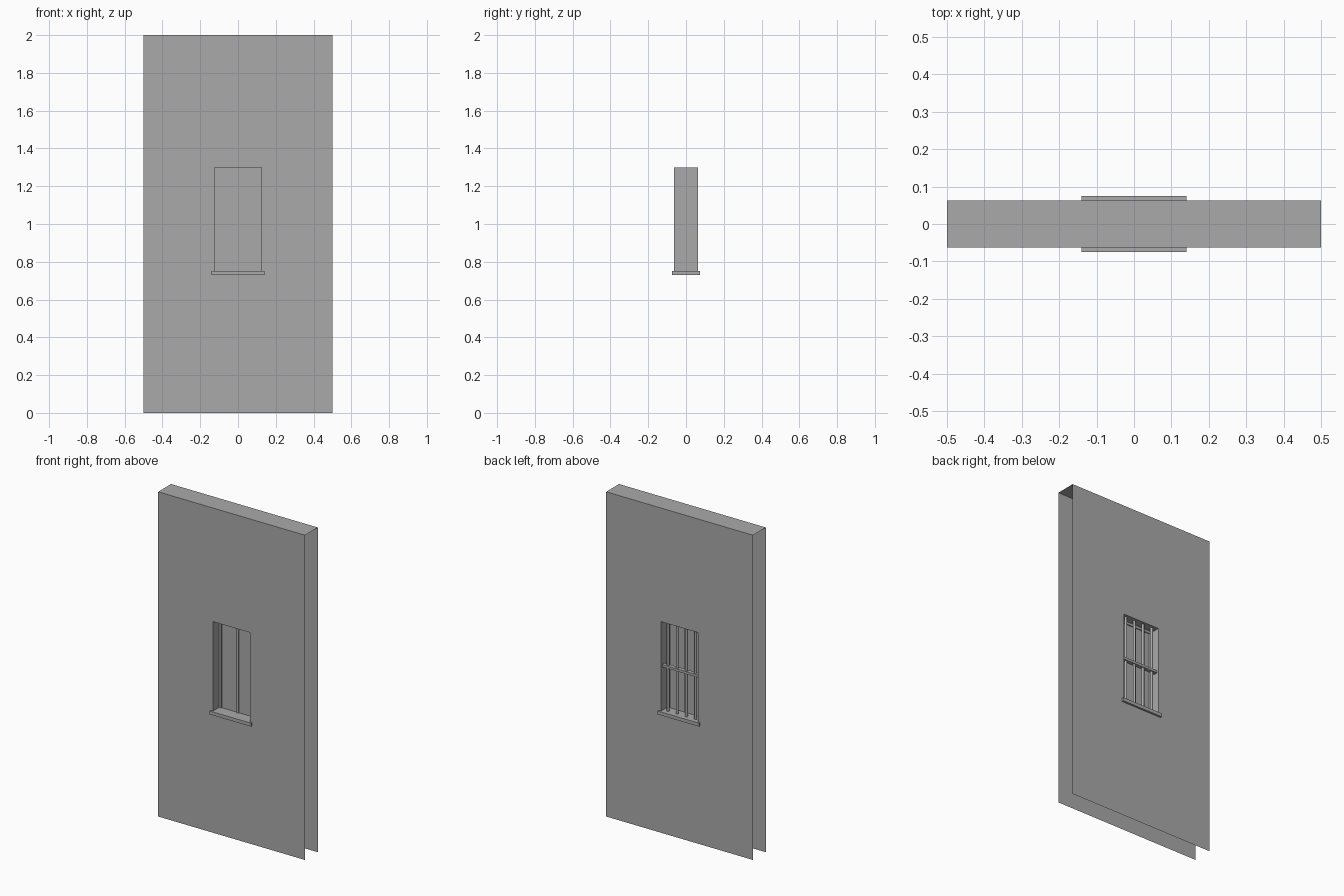
import bpy, bmesh, math
from mathutils import Matrix

if "Cube" in bpy.data.objects:
    bpy.data.objects.remove(bpy.data.objects["Cube"])

W, H, T = 0.5, 2.0, 0.0625          # wall half width, height, half thickness
OX, Z0, Z1 = 0.125, 0.75, 1.30      # window opening
ZM = (Z0 + Z1) / 2

grey = bpy.data.materials.new("plain grey")
grey.diffuse_color = (0.4, 0.4, 0.4, 1)
grey.use_nodes = True
grey.node_tree.nodes["Principled BSDF"].inputs["Base Color"].default_value = grey.diffuse_color


def finish(name, bm):
    me = bpy.data.meshes.new(name)
    bm.to_mesh(me)
    bm.free()
    me.materials.append(grey)
    ob = bpy.data.objects.new(name, me)
    bpy.context.collection.objects.link(ob)
    return ob


def add_box(bm, x0, x1, y0, y1, z0, z1):
    m = Matrix.Translation(((x0 + x1) / 2, (y0 + y1) / 2, (z0 + z1) / 2))
    m = m @ Matrix.Diagonal((x1 - x0, y1 - y0, z1 - z0, 1))
    bmesh.ops.create_cube(bm, size=1, matrix=m)


# Wall shell: two skins with an opening, a top cap and window reveals; ends and base open
bm = bmesh.new()


def quad(*pts):
    bm.faces.new([bm.verts.new(p) for p in pts])


outer = [(-W, 0), (W, 0), (W, H), (-W, H)]
inner = [(-OX, Z0), (OX, Z0), (OX, Z1), (-OX, Z1)]
for i in range(4):
    j = (i + 1) % 4
    a, b, c, d = outer[i], outer[j], inner[j], inner[i]
    quad(*[(x, -T, z) for x, z in (a, b, c, d)])
    quad(*[(x, T, z) for x, z in (d, c, b, a)])
    quad((d[0], -T, d[1]), (c[0], -T, c[1]), (c[0], T, c[1]), (d[0], T, d[1]))
quad((-W, -T, H), (W, -T, H), (W, T, H), (-W, T, H))
bmesh.ops.remove_doubles(bm, verts=bm.verts, dist=1e-5)
finish("wall", bm)

# Sill running through the wall
bm = bmesh.new()
add_box(bm, -0.14, 0.14, -0.075, 0.075, 0.73, Z0 + 0.001)
finish("window_sill", bm)

# Window frame: two jambs, head and centre mullion
bm = bmesh.new()
for s in (-1, 1):
    x = sorted((s * 0.11, s * OX))
    add_box(bm, x[0], x[1], -0.0075, 0.0075, Z0, Z1)
add_box(bm, -0.11, 0.11, -0.0075, 0.0075, Z1 - 0.015, Z1)
add_box(bm, -0.0075, 0.0075, -0.0075, 0.0075, Z0, Z1 - 0.015)
finish("window_frame", bm)

# Pane
bm = bmesh.new()
add_box(bm, -0.11, 0.11, -0.001, 0.001, Z0, Z1 - 0.015)
finish("window_pane", bm)

# Round security bars on the back side
bm = bmesh.new()
for k in range(4):
    m = Matrix.Translation(((k - 1.5) * 0.0625, 0.04, ZM))
    bmesh.ops.create_cone(bm, cap_ends=True, segments=12, radius1=0.008,
                          radius2=0.008, depth=Z1 - Z0, matrix=m)
bars = finish("security_bars", bm)
bpy.context.view_layer.objects.active = bars
bars.select_set(True)
bpy.ops.object.shade_smooth_by_angle(angle=math.radians(40))

# Flat cross bar holding the round bars
bm = bmesh.new()
add_box(bm, -OX, OX, 0.0275, 0.0525, ZM - 0.0075, ZM + 0.0075)
finish("cross_bar", bm)
